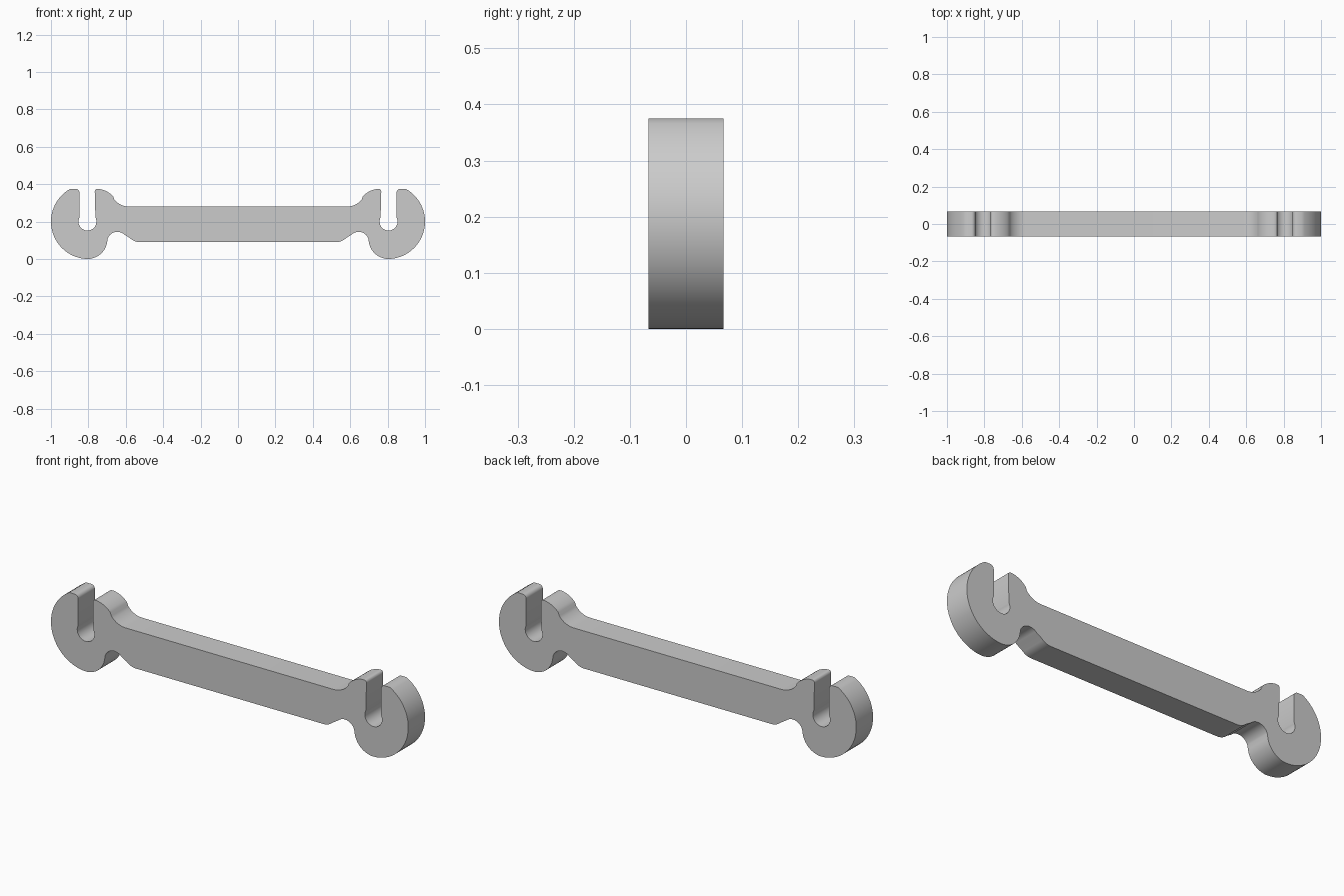
import bpy, bmesh
from math import radians, cos, sin, ceil

cube = bpy.data.objects.get("Cube")
if cube:
    bpy.data.objects.remove(cube, do_unlink=True)

HALF_DEPTH = 0.067


def arc(cx, cz, r, start, end, step=8):
    """Points on an arc in the xz plane, angles in degrees."""
    n = max(2, ceil(abs(end - start) / step))
    angles = [radians(start + (end - start) * i / n) for i in range(n + 1)]
    return [(cx + r * cos(a), cz + r * sin(a)) for a in angles]


# Half outline, from the underside of the bar round the hook to its top
half = (
    arc(0.525, 0.165, 0.075, -90, -45)      # bar end rounding
    + arc(0.645, 0.09, 0.055, 135, 20)      # notch under the neck
    + arc(0.805, 0.107, 0.107, 190, 262)    # inner lower lobe
    + arc(0.8, 0.2, 0.2, -90, 61, 5)        # outer round of the hook
    + arc(0.868, 0.355, 0.02, 90, 180, 15)  # outer lip
    + arc(0.805, 0.2, 0.048, 27, -207)      # slot floor
    + arc(0.75, 0.36, 0.016, 0, 60, 15)     # inner lip
    + arc(0.757, 0.255, 0.12, 96, 138)      # shoulder
    + arc(0.583, 0.38, 0.1, -38, -90)       # fillet into the bar
)
outline = half + [(-x, z) for x, z in reversed(half)]

# Extrude the outline through the depth
bm = bmesh.new()
face = bm.faces.new([bm.verts.new((x, -HALF_DEPTH, z)) for x, z in outline])
result = bmesh.ops.extrude_face_region(bm, geom=[face], use_keep_orig=True)
moved = [v for v in result["geom"] if isinstance(v, bmesh.types.BMVert)]
bmesh.ops.translate(bm, vec=(0, 2 * HALF_DEPTH, 0), verts=moved)
bmesh.ops.recalc_face_normals(bm, faces=bm.faces)
mesh = bpy.data.meshes.new("double_hook_bar")
bm.to_mesh(mesh)
bm.free()

# Plain grey material
grey = bpy.data.materials.new("grey")
grey.use_nodes = True
colour = (0.6, 0.6, 0.6, 1)
grey.diffuse_color = colour
grey.node_tree.nodes["Principled BSDF"].inputs["Base Color"].default_value = colour
mesh.materials.append(grey)

bar = bpy.data.objects.new("double_hook_bar", mesh)
bpy.context.collection.objects.link(bar)
bpy.ops.object.select_all(action="DESELECT")
bar.select_set(True)
bpy.context.view_layer.objects.active = bar
bpy.ops.object.shade_smooth_by_angle(angle=radians(40))
